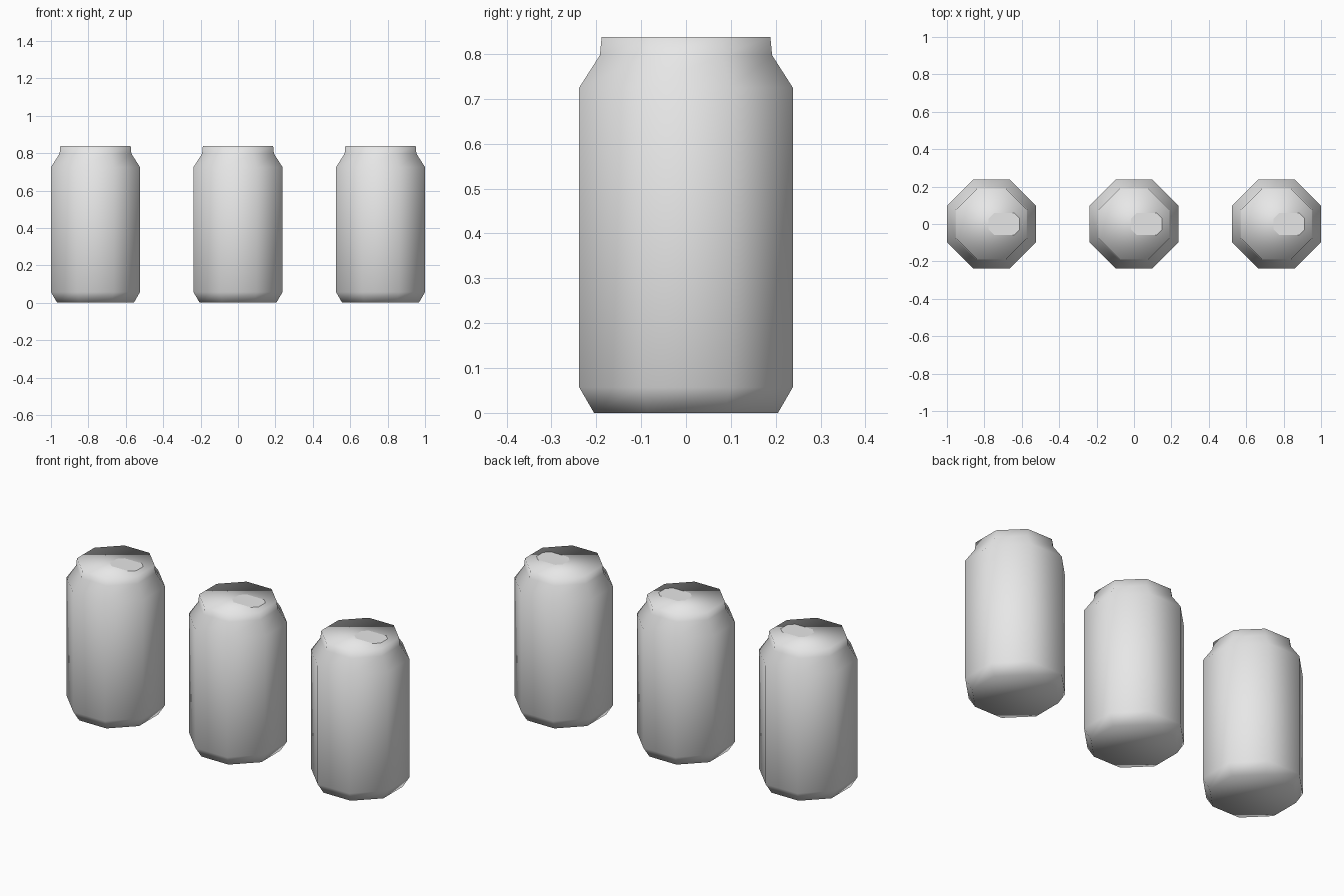
import bpy, bmesh, math

cube = bpy.data.objects.get("Cube")
if cube:
    bpy.data.objects.remove(cube, do_unlink=True)

SIDES = 8
SPACING = 0.762
TOP = 0.838
# Can outline from base to rim: (distance to flat side, height)
PROFILE = [(0.205, 0), (0.238, 0.057), (0.238, 0.725), (0.192, 0.797), (0.188, TOP)]

metal = bpy.data.materials.new("plain_grey")
metal.use_nodes = True
grey = (0.8, 0.8, 0.8, 1)
metal.diffuse_color = grey
metal.node_tree.nodes["Principled BSDF"].inputs["Base Color"].default_value = grey


def make_object(name, bm, x):
    mesh = bpy.data.meshes.new(name)
    bm.to_mesh(mesh)
    bm.free()
    mesh.materials.append(metal)
    obj = bpy.data.objects.new(name, mesh)
    obj.location.x = x
    bpy.context.collection.objects.link(obj)
    return obj


def can_body(name, x):
    bm = bmesh.new()
    rings = []
    for apothem, z in PROFILE:
        r = apothem / math.cos(math.pi / SIDES)
        angles = [(i + 0.5) * math.tau / SIDES for i in range(SIDES)]
        rings.append([bm.verts.new((r * math.cos(a), r * math.sin(a), z)) for a in angles])
    # Side walls
    for low, high in zip(rings, rings[1:]):
        for i in range(SIDES):
            j = (i + 1) % SIDES
            bm.faces.new((low[i], low[j], high[j], high[i]))
    # Base and lid share the wall vertices, so the shading rolls over the edges
    bm.faces.new(rings[0][::-1])
    bm.faces.new(rings[-1])
    for f in bm.faces:
        f.smooth = True
    make_object(name, bm, x)


def drink_opening(name, x):
    # Thin plate with clipped corners on the lid
    x0, x1, w, c = -0.015, 0.15, 0.058, 0.028
    outline = [(x0 + c, -w), (x1 - c, -w), (x1, c - w), (x1, w - c),
               (x1 - c, w), (x0 + c, w), (x0, w - c), (x0, c - w)]
    bm = bmesh.new()
    bm.faces.new([bm.verts.new((px, py, TOP + 0.002)) for px, py in outline])
    make_object(name, bm, x)


for label, side in (("right", -1), ("middle", 0), ("left", 1)):
    can_body(label + "_can", side * SPACING)
    drink_opening(label + "_can_opening", side * SPACING)
